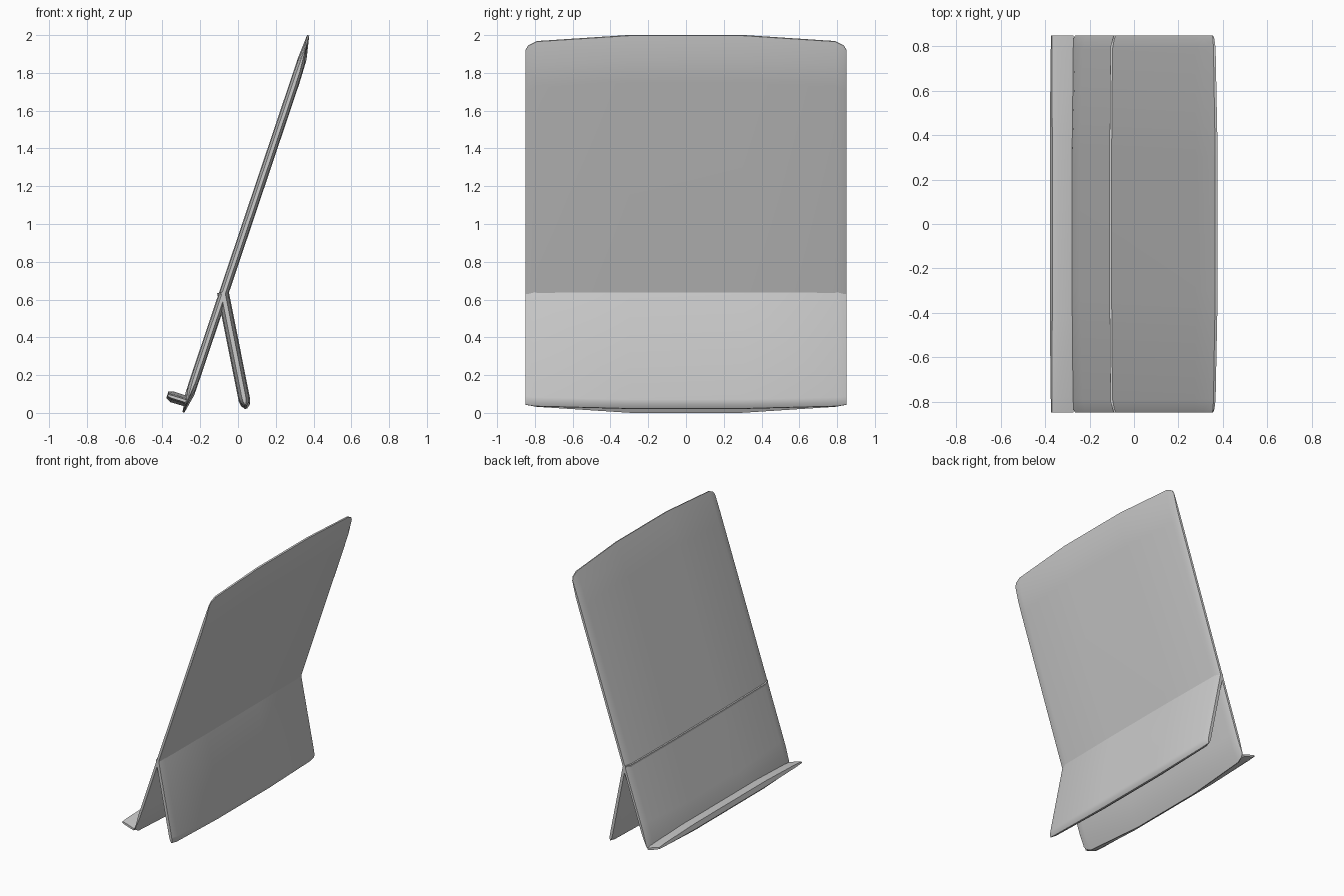
import bpy
import bmesh
import math
from mathutils import Vector

cube = bpy.data.objects.get("Cube")
if cube:
    bpy.data.objects.remove(cube, do_unlink=True)

grey = bpy.data.materials.new("light grey")
grey.use_nodes = True
colour = (0.6, 0.6, 0.6, 1)
grey.diffuse_color = colour
grey.node_tree.nodes["Principled BSDF"].inputs["Base Color"].default_value = colour


def slab(name, start, end, rows, stations):
    """Loft a thin pillowed board across y.
    rows: (distance along, front offset, back offset) of the side profile
    stations: (y, thickness scale, start trim, end trim), mirrored in y"""
    start, end = Vector(start), Vector(end)
    length = (end - start).length
    along = (end - start).normalized()
    across = Vector((along.y, -along.x))
    bm = bmesh.new()
    profile = [(u, f) for u, f, b in rows] + [(u, b) for u, f, b in reversed(rows)]
    mirrored = [(-y, *rest) for y, *rest in stations]
    mirrored += [s for s in reversed(stations)]
    rings = []
    for y, scale, trim_start, trim_end in mirrored:
        ring = []
        for u, v in profile:
            u = trim_start + u * (length - trim_start - trim_end)
            p = start + along * u + across * v * scale
            ring.append(bm.verts.new((p.x, y, p.y)))
        rings.append(ring)
    n = len(profile)
    for a, b in zip(rings, rings[1:]):
        for i in range(n):
            j = (i + 1) % n
            bm.faces.new((a[i], a[j], b[j], b[i]))
    bm.faces.new(rings[0])
    bm.faces.new(rings[-1])
    bmesh.ops.recalc_face_normals(bm, faces=bm.faces)
    mesh = bpy.data.meshes.new(name)
    bm.to_mesh(mesh)
    bm.free()
    mesh.materials.append(grey)
    obj = bpy.data.objects.new(name, mesh)
    bpy.context.collection.objects.link(obj)
    bpy.ops.object.select_all(action="DESELECT")
    obj.select_set(True)
    bpy.context.view_layer.objects.active = obj
    bpy.ops.object.shade_smooth_by_angle(angle=math.radians(30))
    return obj


# Tall leaning board with tapered ends and rounded corners
slab("back_panel", (-0.288, 0.002), (0.383, 1.995),
     [(0, -0.006, 0.004), (0.05, -0.024, 0.024), (0.1, -0.025, 0.025),
      (0.88, -0.025, 0.025), (0.94, -0.025, 0.021), (1, -0.018, -0.006)],
     [(0.85, 0.35, 0.08, 0.08), (0.835, 0.55, 0.055, 0.055),
      (0.79, 0.85, 0.033, 0.033), (0.3, 1, 0, 0)])

# Rear support leg
slab("support_leg", (-0.08, 0.64), (0.043, 0.022),
     [(0, -0.031, 0.031), (0.93, -0.031, 0.031),
      (0.97, -0.024, 0.024), (1, -0.006, 0.006)],
     [(0.85, 0.35, 0, 0.022), (0.8, 0.85, 0, 0.013), (0.3, 1, 0, 0)])

# Small ledge along the bottom of the board
slab("ledge", (-0.275, 0.062), (-0.375, 0.093),
     [(0, -0.03, 0.03), (0.75, -0.031, 0.031), (1, -0.015, 0.024)],
     [(0.85, 0.25, 0, 0.003), (0.78, 0.5, 0, 0.002), (0.42, 0.95, 0, 0)])
